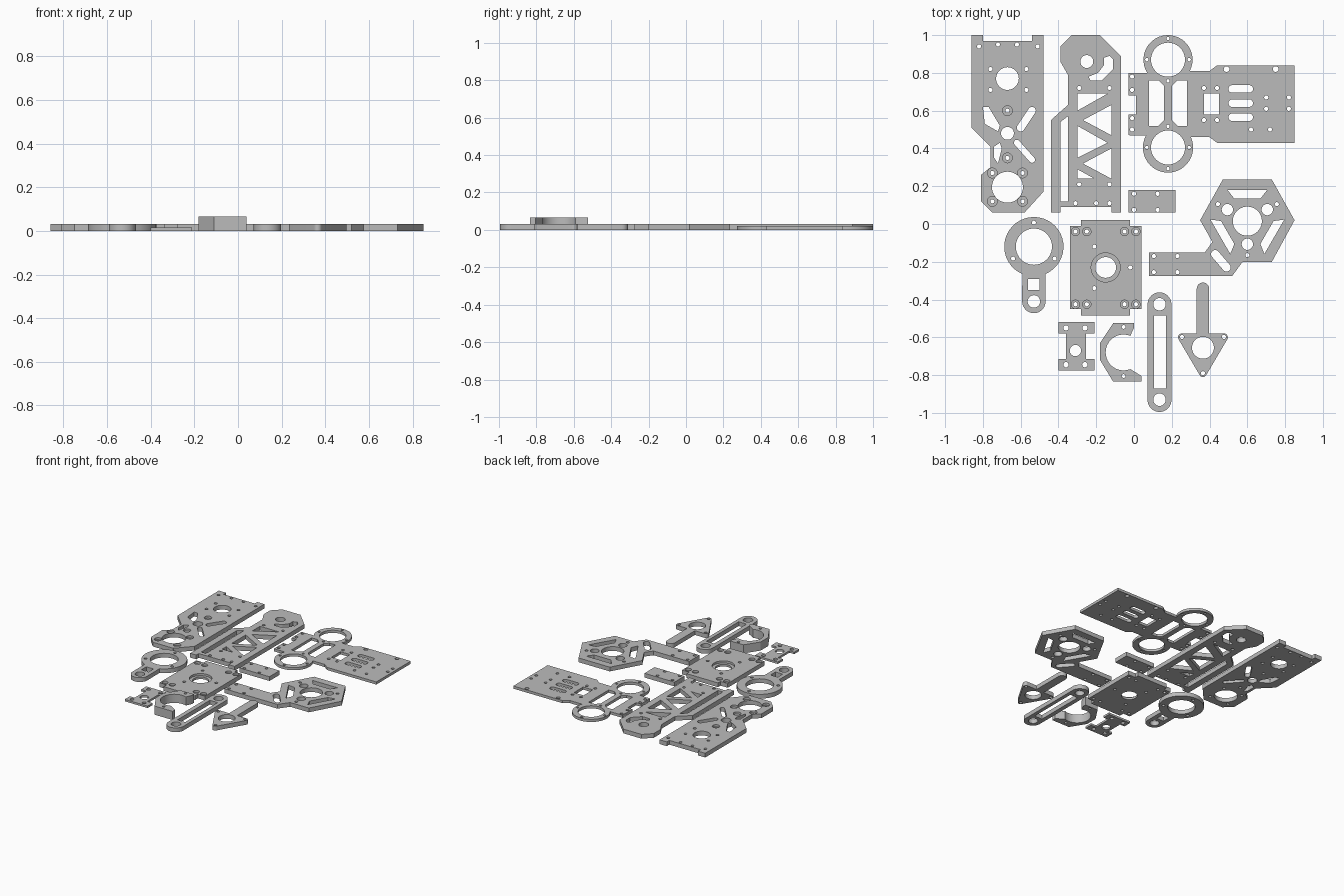
import bpy
import bmesh
from math import cos, sin, radians, atan2, degrees
from mathutils import Matrix

default = bpy.data.objects.get("Cube")
if default:
    bpy.data.objects.remove(default)

# One plain grey for every plate
grey = bpy.data.materials.new("plate_grey")
grey.use_nodes = True
colour = (0.5, 0.5, 0.5, 1)
grey.diffuse_color = colour
grey.node_tree.nodes["Principled BSDF"].inputs["Base Color"].default_value = colour

# Sheet dimensions are in hundredths of a unit
THICK, MEDIUM, THIN, TALL = 3.2, 2, 1.5, 6.5
SEAT_DEPTH = 1.6
SCREW = 1.1


def arc(x, y, radius, start, end):
    steps = max(4, int(abs(end - start) / 9))
    angles = [radians(start + (end - start) * i / steps) for i in range(steps + 1)]
    return [(x + radius * cos(a), y + radius * sin(a)) for a in angles]


def circle(x, y, radius=SCREW):
    return arc(x, y, radius, 0, 360)[:-1]


def box(left, bottom, right, top):
    return [(left, bottom), (right, bottom), (right, top), (left, top)]


def capsule(ax, ay, bx, by, radius):
    heading = degrees(atan2(by - ay, bx - ax))
    return (arc(bx, by, radius, heading - 90, heading + 90)
            + arc(ax, ay, radius, heading + 90, heading + 270))


def grid(xs, ys, radius=SCREW):
    return [circle(x, y, radius) for x in xs for y in ys]


def ring_of(x, y, distance, count, start, radius=SCREW):
    turns = [radians(start + 360 * i / count) for i in range(count)]
    return [circle(x + distance * cos(t), y + distance * sin(t), radius) for t in turns]


def turned(loop, x, y, angle):
    c, s = cos(radians(angle)), sin(radians(angle))
    return [(x + c * (px - x) - s * (py - y), y + s * (px - x) + c * (py - y))
            for px, py in loop]


def flipped(loop, axis):
    return [(2 * axis - x, y) for x, y in loop]


def sheet(name, height, loops):
    """Extrude closed loops; inner loops become holes."""
    curve = bpy.data.curves.new(name, "CURVE")
    curve.dimensions = "2D"
    curve.fill_mode = "BOTH"
    curve.extrude = height / 2
    for loop in loops:
        spline = curve.splines.new("POLY")
        spline.points.add(len(loop) - 1)
        for point, (x, y) in zip(spline.points, loop):
            point.co = (x, y, 0, 1)
        spline.use_cyclic_u = True
    source = bpy.data.objects.new(name + "_profile", curve)
    bpy.context.collection.objects.link(source)
    graph = bpy.context.evaluated_depsgraph_get()
    mesh = bpy.data.meshes.new_from_object(source.evaluated_get(graph))
    bpy.data.objects.remove(source)
    mesh.transform(Matrix.Scale(0.01, 4) @ Matrix.Translation((0, 0, height / 2)))
    bm = bmesh.new()
    bm.from_mesh(mesh)
    bmesh.ops.remove_doubles(bm, verts=bm.verts, dist=0.00005)
    bmesh.ops.recalc_face_normals(bm, faces=bm.faces)
    bm.to_mesh(mesh)
    bm.free()
    mesh.materials.clear()
    mesh.materials.append(grey)
    part = bpy.data.objects.new(name, mesh)
    bpy.context.collection.objects.link(part)
    bpy.ops.object.select_all(action="DESELECT")
    part.select_set(True)
    bpy.context.view_layer.objects.active = part
    bpy.ops.object.shade_smooth_by_angle(angle=radians(30))


def plate(name, height, outline, holes, seats=()):
    """A plate; seats are recessed holes given as x, y, outer and inner radius."""
    recesses = [circle(x, y, outer) for x, y, outer, inner in seats]
    sheet(name, height, [outline] + holes + recesses)
    if seats:
        bores = [circle(x, y, inner) for x, y, outer, inner in seats]
        sheet(name + "_seats", SEAT_DEPTH, recesses + bores)


# Side plate with round openings and recessed screw seats
plate("side_plate", THICK,
      [(-86, 100), (-80, 100), (-80, 97), (-54, 97), (-54, 100), (-48, 100), (-48, 17),
       (-58, 6), (-75, 6), (-81, 12), (-81, 26), (-76, 30), (-76, 41), (-86, 51)],
      [circle(-67, 77, 6), circle(-67, 48, 3.4), circle(-67, 19.5, 8.2),
       [(-80, 62), (-77, 62), (-71, 52), (-72, 49), (-79, 53)],
       [(-74, 41), (-71, 43), (-70, 40), (-72, 32), (-74, 35)],
       capsule(-60, 51, -54, 60, 2), capsule(-62, 43, -54, 34, 1.6)]
      + grid((-82, -51), (94,)) + grid((-72, -62), (95,)) + grid((-76, -57), (82, 71)),
      [(x, y, 2.6, SCREW) for x, y in
       ((-67, 60), (-67, 35), (-75, 27), (-59, 27), (-75, 12), (-59, 12))])

# Truss plate with triangular cutouts
plate("truss_plate", THICK,
      [(-33, 100), (-18, 100), (-7, 89), (-7, 6), (-12, 6), (-12, 9), (-39, 9), (-39, 6),
       (-44, 6), (-44, 55), (-35, 63), (-35, 79), (-39, 86), (-39, 94)],
      [circle(-25, 86, 3.4),
       [(-16, 88), (-13, 89), (-11, 87), (-11, 82), (-17, 76), (-23, 76), (-24, 78),
        (-19, 80), (-16, 84)],
       [(-30, 69), (-14, 69), (-30, 60)], [(-12, 63), (-12, 47), (-27, 55)],
       [(-30, 52), (-14, 43), (-30, 35)], [(-12, 40), (-12, 24), (-27, 32)],
       [(-30, 29), (-21, 24), (-30, 24)],
       [(-39, 54), (-35, 57), (-35, 12), (-39, 12)]]
      + grid((-29, -13), (72, 21)) + grid((-31, -20, -13), (11,)))

# Twin ring plate: two rings joined to a slotted deck
side_slot = [(8, 76), (13, 76), (16, 73), (16, 55), (13, 52), (8, 52)]
plate("twin_ring_plate", MEDIUM,
      arc(18, 87, 13, -27, 213)
      + [(-3, 80), (-3, 68), (1, 68), (1, 58), (-3, 58), (-3, 47)]
      + arc(18, 40.5, 13.3, 152, 385)
      + [(40, 46), (44, 43), (85, 43), (85, 84), (44, 84), (40, 81)],
      [circle(18, 87, 9), circle(18, 40.5, 9), side_slot, flipped(side_slot, 18),
       box(37, 58, 45, 69)]
      + [capsule(52, y, 61, y, 2) for y in (71.5, 64, 56.5)]
      + ring_of(18, 87, 11.2, 4, 0, 0.9) + ring_of(18, 40.5, 11.2, 4, 0, 0.9)
      + grid((37, 44), (72, 55)) + grid((49, 75), (82,), 1.5)
      + grid((70, 82), (67, 61)) + grid((62, 72), (50,)) + grid((-1,), (78, 71, 56, 50)))

# Small spacer block
plate("spacer_block", THICK, box(-3, 6, 22, 18), grid((0, 12.5), (7.5, 16)))

# Hexagonal mount with an arm
wedge = [(49.5, 18), (70.5, 18), (67, 13.5), (53, 13.5)]
plate("hexagon_arm", THICK,
      [(85, 2), (73, 23.5), (47, 23.5), (35, 2), (41.5, -9.5), (37.5, -15), (8, -15),
       (8, -27.5), (52, -27.5), (57.5, -20), (73, -20)],
      [circle(60, 1.5, 7.7), capsule(43, -16, 49, -23, 2.2)]
      + [turned(wedge, 60, 1.5, angle) for angle in (0, 120, 240)]
      + ring_of(60, 1.5, 12.2, 3, 30, 3) + ring_of(60, 1.5, 18, 3, 30)
      + grid((10.5, 23), (-17, -25.5)))

# Ring with a handle
plate("ring_handle", THICK,
      arc(-53, -12, 15.7, -67, 247) + arc(-53, -41, 6.2, 180, 360),
      [circle(-53, -12, 9.6), circle(-53, -41, 3.3), box(-56, -35, -50, -29)]
      + ring_of(-53, -12, 12.7, 3, 90))

# Base plate with end tabs and recessed corners
plate("base_plate", THICK,
      [(-34, -1), (-34, -45), (-28, -45), (-28, -48.5), (-2, -48.5), (-2, -45), (4, -45),
       (4, -1), (-2, -1), (-2, 2), (-28, 2), (-28, -1)],
      [circle(-21, -12), circle(-21, -34), circle(-2, -23)],
      [(x, y, 2.2, SCREW) for x in (-31, -25, -5, 1) for y in (-4, -42.5)]
      + [(-15, -23, 7.7, 5.5)])

# Small bracket with two flanges
plate("flanged_bracket", THIN,
      [(-40, -52), (-40, -58), (-36, -58), (-36, -71.5), (-40, -71.5), (-40, -77.5),
       (-21, -77.5), (-21, -71.5), (-25.5, -71.5), (-25.5, -58), (-21, -58), (-21, -52)],
      [circle(-31, -67, 3)] + grid((-36, -26), (-55, -74.5), 1.4))

# Tall open clamp
plate("open_clamp", TALL,
      [(-11, -52.5), (0, -52.5), (0, -55)] + arc(-5.5, -68, 9.5, 68, 292)
      + [(0, -78), (4, -80.5), (4, -83.5), (-11, -83.5), (-18, -72), (-18, -63)],
      grid((-5.5,), (-54.5, -80.5), 1))

# Long link with a slot
plate("slotted_link", THICK, capsule(13.5, -42.5, 13.5, -93.2, 6.3),
      [box(10.5, -87, 17, -48.5)] + grid((13.5,), (-42.5, -93), 3.3))

# Arrow pointer
plate("arrow_pointer", THICK,
      arc(36.5, -34.3, 3.3, 0, 180) + [(33.2, -58)] + arc(25.3, -60, 2, 90, 210)
      + arc(36.5, -79, 2, 210, 330) + arc(47.7, -60, 2, -30, 90) + [(39.8, -58)],
      [circle(36.5, -65.5, 5.8), circle(36.5, -79)] + grid((25.4, 47.6), (-59.8,)))
